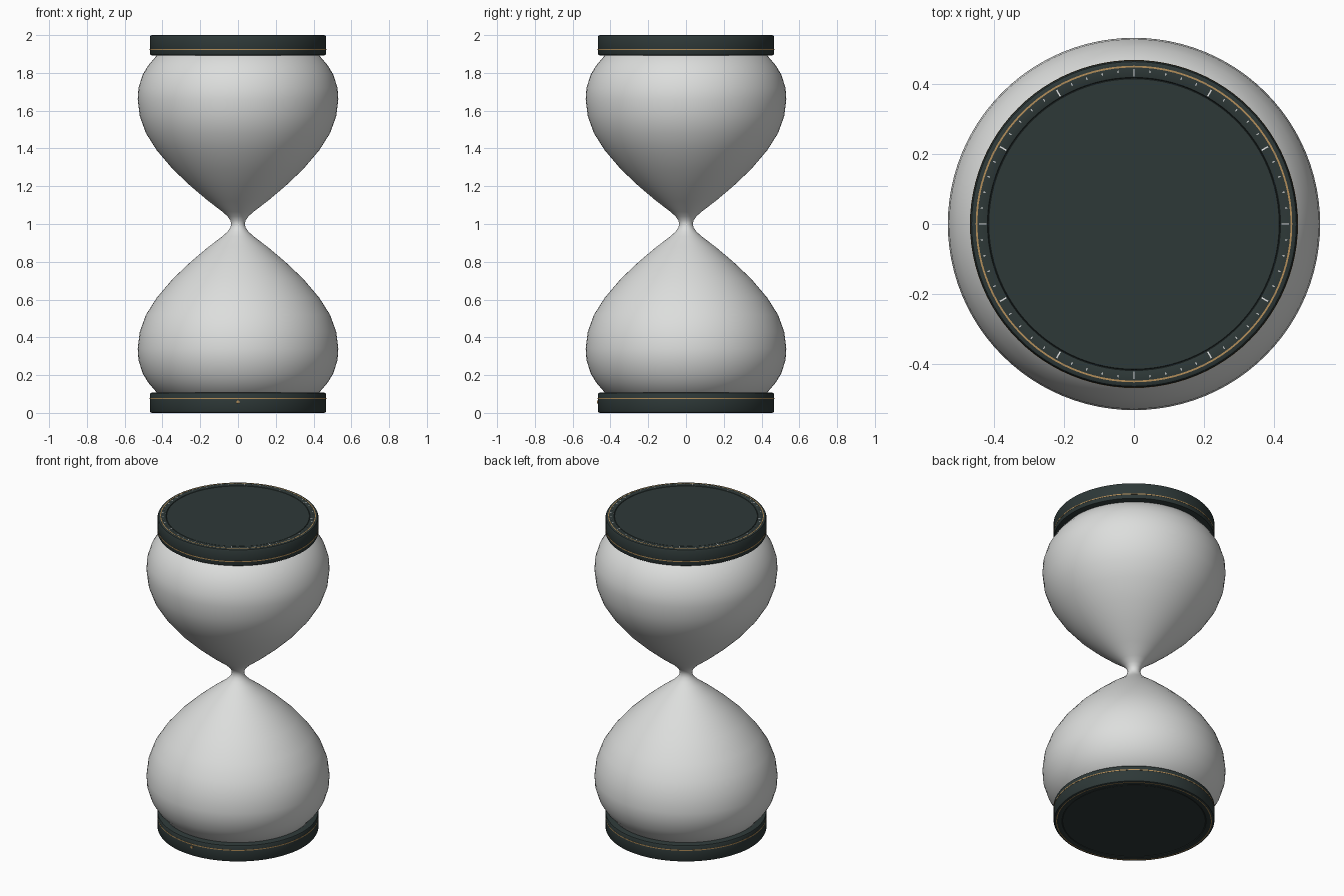
import bpy, bmesh, math
from mathutils import Matrix, Vector

cube = bpy.data.objects.get("Cube")
if cube:
    bpy.data.objects.remove(cube, do_unlink=True)


def material(name, rgb, rough=0.5):
    m = bpy.data.materials.new(name)
    m.use_nodes = True
    m.diffuse_color = (*rgb, 1)
    bsdf = m.node_tree.nodes["Principled BSDF"]
    bsdf.inputs["Base Color"].default_value = (*rgb, 1)
    bsdf.inputs["Roughness"].default_value = rough
    return m


GLASS = material("pale_glass", (0.72, 0.73, 0.72), 0.2)
DARK = material("dark_slate", (0.027, 0.040, 0.039))
GOLD = material("brass", (0.45, 0.27, 0.10), 0.3)
WHITE = material("white_paint", (0.8, 0.8, 0.8))


def finish(name, bm, mat, angle=35):
    bmesh.ops.recalc_face_normals(bm, faces=bm.faces)
    mesh = bpy.data.meshes.new(name)
    bm.to_mesh(mesh)
    bm.free()
    mesh.materials.append(mat)
    mesh.shade_smooth()
    mesh.set_sharp_from_angle(angle=math.radians(angle))
    obj = bpy.data.objects.new(name, mesh)
    bpy.context.collection.objects.link(obj)
    return obj


def lathe(name, profile, mat, steps=96, closed=False, angle=35):
    """Spin a list of (radius, height) points about z."""
    bm = bmesh.new()
    verts = [bm.verts.new((r, 0, z)) for r, z in profile]
    pairs = list(zip(verts, verts[1:]))
    if closed:
        pairs.append((verts[-1], verts[0]))
    edges = [bm.edges.new(p) for p in pairs]
    bmesh.ops.spin(bm, geom=verts + edges, axis=(0, 0, 1), cent=(0, 0, 0),
                   angle=math.tau, steps=steps)
    bmesh.ops.remove_doubles(bm, verts=bm.verts, dist=1e-5)
    return finish(name, bm, mat, angle)


# Glass: lower bulb profile, mirrored about the waist
half = [(0.40, 0.09), (0.432, 0.11), (0.475, 0.16), (0.505, 0.21),
        (0.527, 0.28), (0.531, 0.34), (0.52, 0.43), (0.487, 0.52),
        (0.43, 0.61), (0.345, 0.71), (0.25, 0.80), (0.155, 0.88),
        (0.082, 0.935), (0.055, 0.96), (0.041, 0.98), (0.036, 1.0)]
bulbs = half + [(r, 2 - z) for r, z in reversed(half[:-1])]
lathe("glass_bulbs", bulbs, GLASS, angle=80)

# Caps: bevelled discs with a fine groove in the outer face
cap = [(0, 0.002), (0.414, 0.002), (0.416, 0.005), (0.418, 0.001), (0.42, 0),
       (0.456, 0), (0.463, 0.003), (0.467, 0.01), (0.467, 0.098),
       (0.464, 0.104), (0.457, 0.107), (0, 0.107)]


def ring(r, z, w, h):
    return [(r - w, z - h), (r + w, z - h), (r + w, z + h), (r - w, z + h)]


for end in ("bottom", "top"):
    def place(pts):
        return [(r, 2 - z if end == "top" else z) for r, z in pts]
    lathe(end + "_cap", place(cap), DARK)
    lathe(end + "_side_inlay", place(ring(0.466, 0.076, 0.002, 0.003)), GOLD, closed=True)
    lathe(end + "_face_inlay", place(ring(0.449, 0.001, 0.0025, 0.0015)), GOLD, closed=True)

# Dial marks: twelve long and forty-eight short
bm = bmesh.new()
for i in range(60):
    long_mark = i % 5 == 0
    length, width, r = (0.021, 0.004, 0.431) if long_mark else (0.007, 0.003, 0.436)
    m = (Matrix.Rotation(math.tau * i / 60, 4, "Z")
         @ Matrix.Translation((r, 0, 2.0))
         @ Matrix.Diagonal((length, width, 0.002, 1)))
    bmesh.ops.create_cube(bm, size=1, matrix=m)
finish("dial_marks", bm, WHITE)

# Small brass stud on the front of the base
bm = bmesh.new()
bmesh.ops.create_cone(bm, cap_ends=True, segments=24, radius1=0.009, radius2=0.008,
                      depth=0.008, matrix=Matrix.Translation((0, -0.467, 0.058))
                      @ Matrix.Rotation(math.pi / 2, 4, "X"))
finish("front_stud", bm, GOLD)
